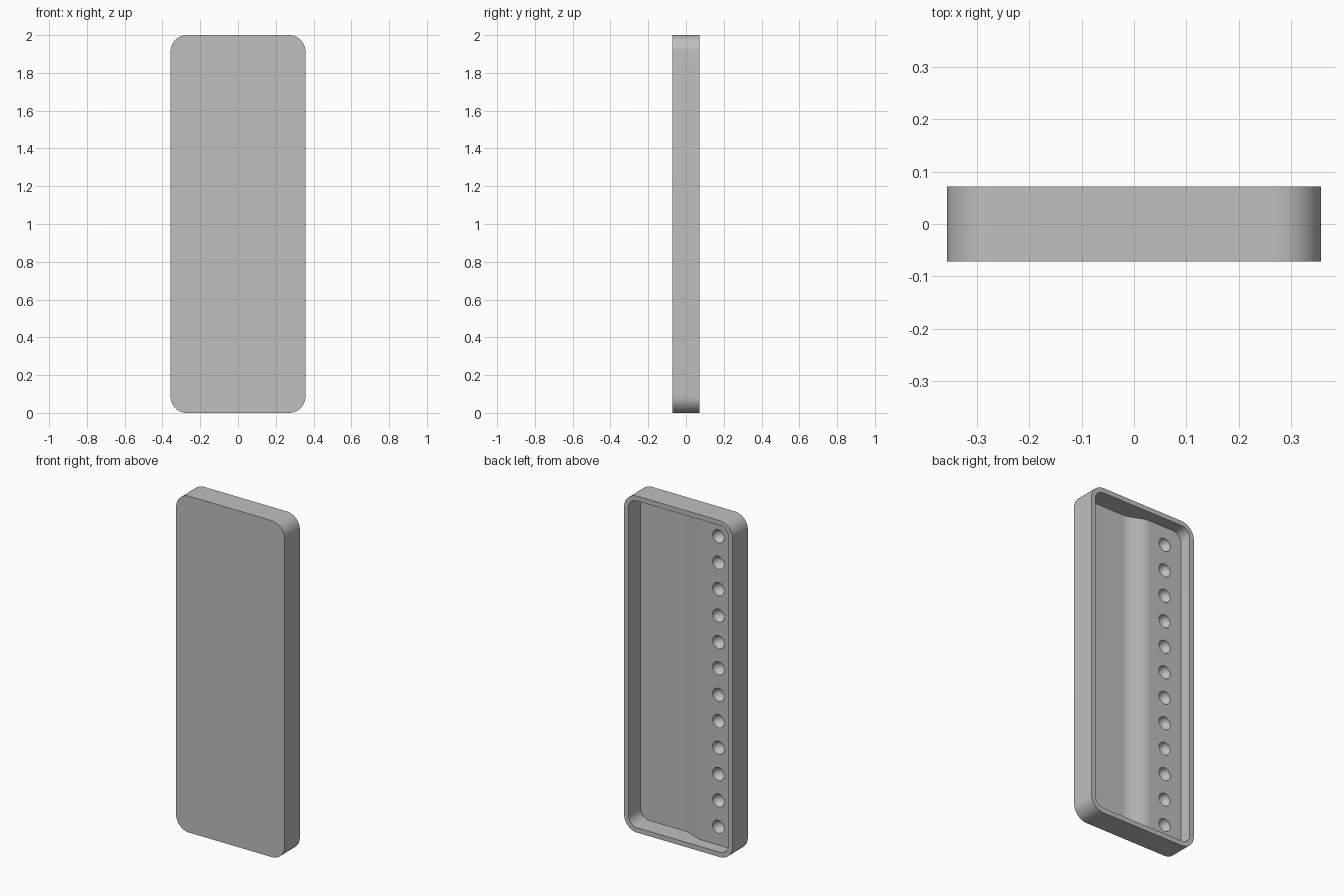
import bpy, bmesh, math
from mathutils import Matrix, Vector

HALF_W, HALF_D, HEIGHT = 0.357, 0.0715, 2.0
WALL = 0.0286
FLOOR_LOW, FLOOR_HIGH = -HALF_D + WALL, 0.0
HOLES, PITCH, HOLE_X, HOLE_R = 12, 0.157, -0.214, 0.039

if "Cube" in bpy.data.objects:
    bpy.data.objects.remove(bpy.data.objects["Cube"], do_unlink=True)


def to_object(bm, name):
    bmesh.ops.recalc_face_normals(bm, faces=bm.faces)
    mesh = bpy.data.meshes.new(name)
    bm.to_mesh(mesh)
    bm.free()
    obj = bpy.data.objects.new(name, mesh)
    bpy.context.collection.objects.link(obj)
    return obj


def rounded_prism(name, profile, z0, z1, radius):
    """Extrude an x-y profile along z, then round the corners running along y."""
    bm = bmesh.new()
    face = bm.faces.new([bm.verts.new((x, y, z0)) for x, y in profile])
    extruded = bmesh.ops.extrude_face_region(bm, geom=[face])
    verts = [v for v in extruded["geom"] if isinstance(v, bmesh.types.BMVert)]
    bmesh.ops.translate(bm, verts=verts, vec=Vector((0, 0, z1 - z0)))
    bm.normal_update()
    corners = [e for e in bm.edges
               if abs((e.verts[0].co - e.verts[1].co).normalized().y) > 0.999]
    bmesh.ops.bevel(bm, geom=corners, offset=radius, segments=16,
                    profile=0.5, affect='EDGES')
    return to_object(bm, name)


def cut(target, cutter):
    cutter.hide_render = True
    mod = target.modifiers.new("cut", 'BOOLEAN')
    mod.operation, mod.solver, mod.object = 'DIFFERENCE', 'EXACT', cutter
    bpy.context.view_layer.objects.active = target
    bpy.ops.object.modifier_apply(modifier=mod.name)
    bpy.data.objects.remove(cutter, do_unlink=True)


# Outer body: rounded slab
outline = [(-HALF_W, -HALF_D), (HALF_W, -HALF_D), (HALF_W, HALF_D), (-HALF_W, HALF_D)]
tray = rounded_prism("tray", outline, 0, HEIGHT, 0.086)

# Cavity: deep floor on one side, easing up to a raised shelf on the other
inner = HALF_W - WALL
ramp_start, ramp_end, steps = 0.04, -0.107, 24
profile = [(-inner, 0.1), (inner, 0.1), (inner, FLOOR_LOW)]
for i in range(steps + 1):
    t = i / steps
    ease = t * t * (3 - 2 * t)
    profile.append((ramp_start + (ramp_end - ramp_start) * t,
                    FLOOR_LOW + (FLOOR_HIGH - FLOOR_LOW) * ease))
profile.append((-inner, FLOOR_HIGH))
cut(tray, rounded_prism("cavity", profile, WALL, HEIGHT - WALL, 0.057))

# Row of round dimples in the raised shelf
bm = bmesh.new()
for i in range(HOLES):
    z = HEIGHT / 2 + (i - (HOLES - 1) / 2) * PITCH
    place = Matrix.Translation((HOLE_X, FLOOR_HIGH + 0.002, z)) @ Matrix.Rotation(math.pi / 2, 4, 'X')
    bmesh.ops.create_uvsphere(bm, u_segments=32, v_segments=16, radius=HOLE_R, matrix=place)
cut(tray, to_object(bm, "dimples"))

# Single plain grey
grey = bpy.data.materials.new("plain grey")
grey.use_nodes = True
colour = (0.52, 0.52, 0.52, 1)
grey.diffuse_color = colour
grey.node_tree.nodes["Principled BSDF"].inputs["Base Color"].default_value = colour
tray.data.materials.clear()
tray.data.materials.append(grey)

# Smooth curves, crisp rims
bpy.ops.object.select_all(action='DESELECT')
tray.select_set(True)
bpy.context.view_layer.objects.active = tray
bpy.ops.object.shade_smooth_by_angle(angle=math.radians(30))
